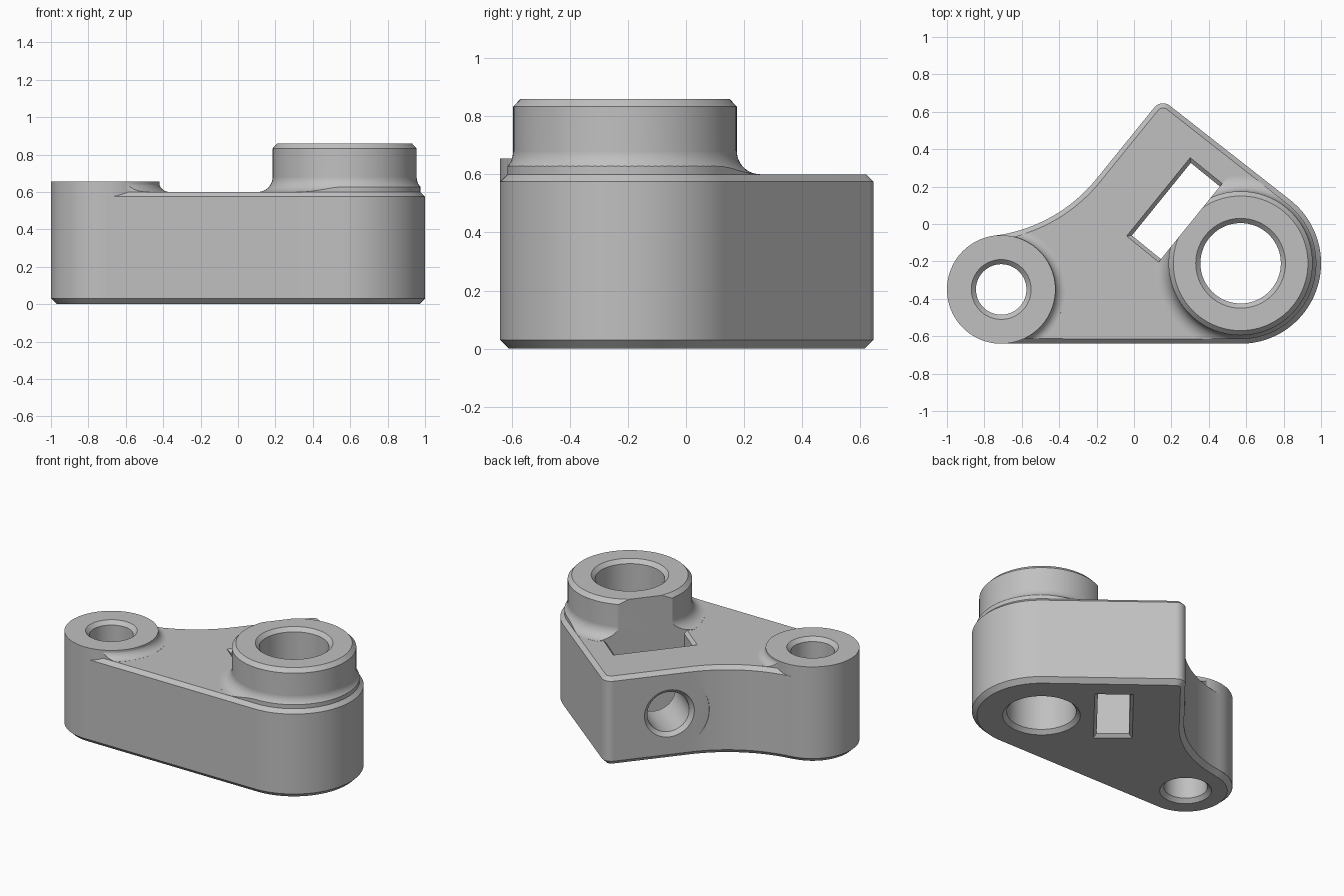
import bpy
import bmesh
from math import cos, sin, pi, atan2, acos, sqrt, radians
from mathutils import Vector, Matrix

cube = bpy.data.objects.get("Cube")
if cube:
    bpy.data.objects.remove(cube, do_unlink=True)

metal = bpy.data.materials.new("Light grey metal")
metal.use_nodes = True
grey = (0.53, 0.53, 0.53, 1)
metal.diffuse_color = grey
metal.node_tree.nodes["Principled BSDF"].inputs["Base Color"].default_value = grey

# Main layout: two bores, a rounded tip, and a slot frame turned with the side face
SMALL, BIG, TIP = Vector((-0.71, -0.35)), Vector((0.57, -0.21)), Vector((0.155, 0.585))
R_SMALL, R_BIG, R_TIP = 0.29, 0.43, 0.06
U, V = Vector((0.63, 0.777)).normalized(), Vector((0.777, -0.63)).normalized()
FACE_V = TIP.dot(V) - R_TIP
HOLE_U, HOLE_Z = 0.195, 0.31
WALL_V = 0.23


def loft(name, rings):
    """Closed solid through rings with equal point counts."""
    bm = bmesh.new()
    loops = [[bm.verts.new(p) for p in ring] for ring in rings]
    n = len(loops[0])
    for a, b in zip(loops, loops[1:]):
        for i in range(n):
            j = (i + 1) % n
            bm.faces.new((a[i], a[j], b[j], b[i]))
    bm.faces.new(loops[0][::-1])
    bm.faces.new(loops[-1])
    bmesh.ops.recalc_face_normals(bm, faces=bm.faces)
    mesh = bpy.data.meshes.new(name)
    bm.to_mesh(mesh)
    bm.free()
    mesh.materials.append(metal)
    obj = bpy.data.objects.new(name, mesh)
    bpy.context.collection.objects.link(obj)
    return obj


def turned(name, centre, profile, n=96):
    """Upright turned solid from (radius, height) pairs."""
    return loft(name, [[(centre.x + r * cos(2 * pi * i / n), centre.y + r * sin(2 * pi * i / n), z)
                        for i in range(n)] for r, z in profile])


def cross_turned(name, profile, n=64):
    """Turned solid lying along V, from (radius, distance) pairs."""
    rings = []
    for r, v in profile:
        ring = []
        for i in range(n):
            a = 2 * pi * i / n
            p = U * (HOLE_U + r * cos(a)) + V * v
            ring.append((p.x, p.y, HOLE_Z + r * sin(a)))
        rings.append(ring)
    return loft(name, rings)


def slot_ring(u0, u1, v0, v1, z):
    pts = [U * u + V * v for u, v in ((u0, v0), (u1, v0), (u1, v1), (u0, v1))]
    return [(p.x, p.y, z) for p in pts]


def combine(target, other, operation):
    mod = target.modifiers.new("join", 'BOOLEAN')
    mod.operation, mod.object, mod.solver = operation, other, 'EXACT'
    bpy.context.view_layer.objects.active = target
    bpy.ops.object.modifier_apply(modifier=mod.name)
    bpy.data.objects.remove(other, do_unlink=True)


def arc(c, r, a0, a1, n):
    return [c + Vector((cos(a0 + (a1 - a0) * i / n), sin(a0 + (a1 - a0) * i / n))) * r
            for i in range(n + 1)]


# Concave waist circle tangent to the side face and the small end
start = Vector((-0.2, 0.24))
start += V * (FACE_V - start.dot(V))
rel = start - SMALL
R_WAIST = (rel.length_squared - R_SMALL ** 2) / (2 * (R_SMALL + rel.dot(V)))
WAIST = start - V * R_WAIST
d = BIG - TIP
A_BACK = atan2(d.y, d.x) + acos((R_TIP - R_BIG) / d.length)
A_FACE = atan2(-V.y, -V.x)
to_waist = WAIST - SMALL
A_SMALL = atan2(to_waist.y, to_waist.x)


def outline(inset, z):
    pts = arc(BIG, R_BIG - inset, -pi / 2, A_BACK, 48)
    pts += arc(TIP, R_TIP - inset, A_BACK, A_FACE, 12)
    pts += arc(WAIST, R_WAIST + inset, A_FACE - pi, A_SMALL - pi, 24)
    pts += arc(SMALL, R_SMALL - 0.002 - inset, A_SMALL, 1.5 * pi, 48)
    return [(p.x, p.y, z) for p in pts]


def fillet(r, z, size, n=10):
    """Concave foot of a boss, from its wide base up to the wall."""
    return [(r + size - size * sin(t), z + size - size * cos(t))
            for t in (pi / 2 * i / n for i in range(n + 1))]


# Body with chamfered rims
body = loft("lever_body", [outline(0.03, 0), outline(0, 0.03), outline(0, 0.575), outline(0.025, 0.6)])

# Large boss: filleted foot trimmed to the outline, flat side beside the slot
large_boss = turned("large_boss", BIG, [(0.465, 0.3)] + [(r, z + 0.0005) for r, z in fillet(0.385, 0.6, 0.08)]
                    + [(0.385, 0.833), (0.36, 0.86)])
combine(large_boss, loft("trim", [outline(0.025, 0.2), outline(0.025, 1)]), 'INTERSECT')
combine(large_boss, loft("flat_cut", [slot_ring(-0.4, 0.8, -0.3, WALL_V, z) for z in (0.1, 1.1)]), 'DIFFERENCE')
combine(body, large_boss, 'UNION')

# Small boss: flush with the rounded end, with a trimmed filleted foot
foot = turned("small_foot", SMALL, [(0.345, 0.3)] + [(r, z + 0.0005) for r, z in fillet(0.288, 0.6, 0.054)])
combine(foot, loft("trim", [outline(0.025, 0.2), outline(0.025, 1)]), 'INTERSECT')
combine(body, foot, 'UNION')
combine(body, turned("small_boss", SMALL, [(R_SMALL, 0.03), (R_SMALL, 0.655)]), 'UNION')


# Chamfered upright bores
def bore(centre, r, c, top):
    e = 0.05
    cutter = turned("bore_cut", centre, [(r + c + e, -e), (r, c), (r, top - c), (r + c + e, top + e)])
    combine(body, cutter, 'DIFFERENCE')


bore(SMALL, 0.135, 0.025, 0.655)
bore(BIG, 0.215, 0.025, 0.86)

# Rectangular slot, chamfered at both ends but flush with the boss flat on top
g = 0.04
u0, u1, v0, v1 = -0.055, 0.445, 0.03, WALL_V + 0.0003
slot = loft("slot_cut", [slot_ring(u0 - g, u1 + g, v0 - g, v1 + g, -0.02), slot_ring(u0, u1, v0, v1, 0.02),
                         slot_ring(u0, u1, v0, v1, 0.58), slot_ring(u0 - g, u1 + g, v0 - g, v1, 0.62)])
combine(body, slot, 'DIFFERENCE')

# Round seat and chamfered cross hole from the side face into the slot
combine(body, cross_turned("seat_cut", [(0.255, FACE_V - 0.3), (0.255, FACE_V - 0.001)]), 'DIFFERENCE')
combine(body, cross_turned("cross_cut", [(0.21, FACE_V - 0.05), (0.135, FACE_V + 0.025), (0.135, 0.12)]),
        'DIFFERENCE')

# Smooth curved walls, crisp edges
bpy.ops.object.select_all(action='DESELECT')
body.select_set(True)
bpy.context.view_layer.objects.active = body
bpy.ops.object.shade_smooth_by_angle(angle=radians(28))
weighted = body.modifiers.new("even_shading", 'WEIGHTED_NORMAL')
weighted.keep_sharp = True
